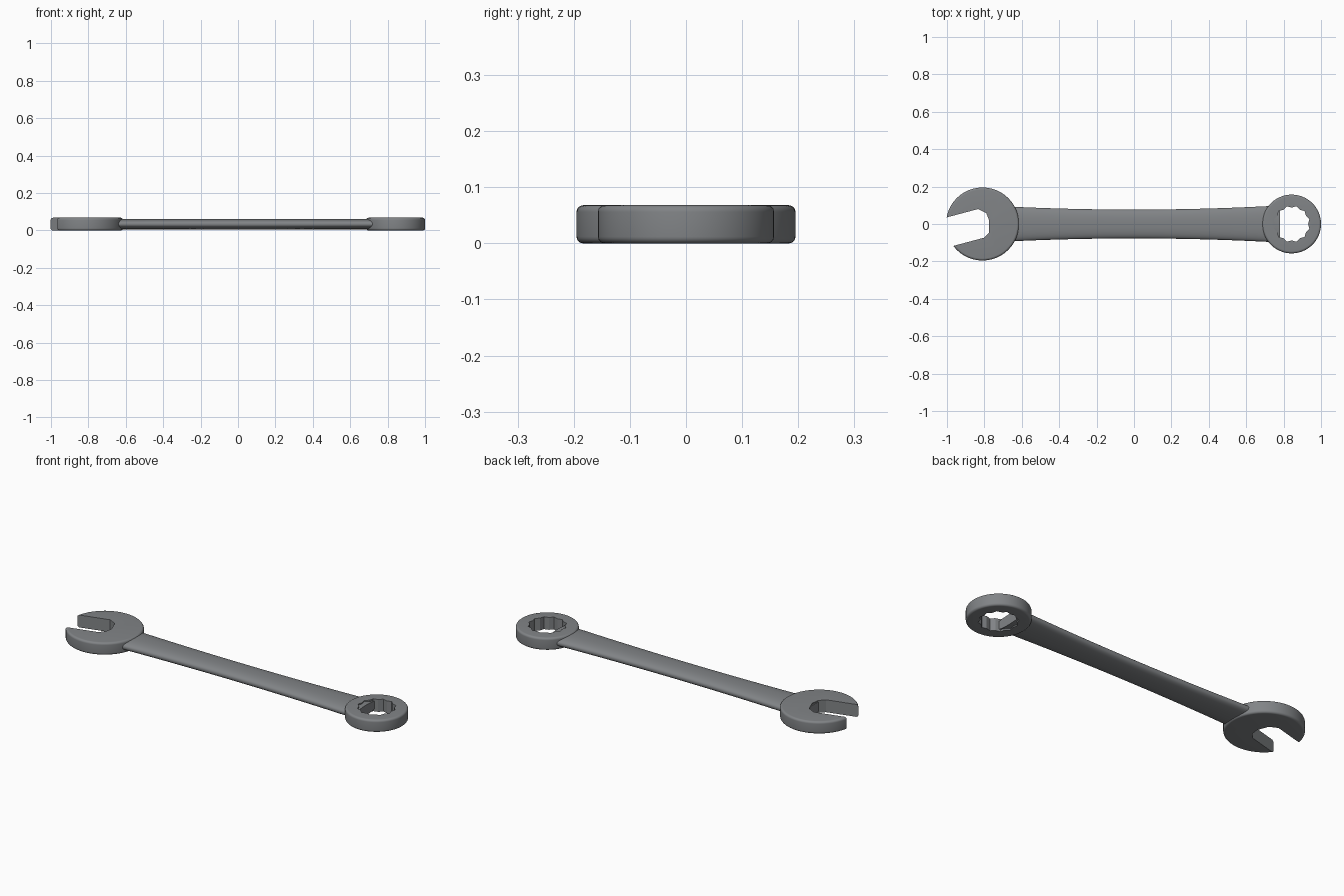
import bpy, bmesh, math

if "Cube" in bpy.data.objects:
    bpy.data.objects.remove(bpy.data.objects["Cube"], do_unlink=True)

HEIGHT = 0.068
BEVEL = 0.012

steel = bpy.data.materials.new("steel grey")
steel.use_nodes = True
steel.diffuse_color = (0.22, 0.23, 0.24, 1)
steel.node_tree.nodes["Principled BSDF"].inputs["Base Color"].default_value = (0.22, 0.23, 0.24, 1)


def loft(name, rings):
    """Skin a stack of equal-length point rings and cap both ends."""
    bm = bmesh.new()
    loops = [[bm.verts.new(p) for p in ring] for ring in rings]
    n = len(loops[0])
    for a, b in zip(loops, loops[1:]):
        for i in range(n):
            j = (i + 1) % n
            bm.faces.new((a[i], a[j], b[j], b[i]))
    bm.faces.new(loops[0][::-1])
    bm.faces.new(loops[-1])
    bmesh.ops.recalc_face_normals(bm, faces=bm.faces)
    mesh = bpy.data.meshes.new(name)
    bm.to_mesh(mesh)
    bm.free()
    mesh.materials.append(steel)
    obj = bpy.data.objects.new(name, mesh)
    bpy.context.collection.objects.link(obj)
    return obj


def circle(cx, r, z, n=96):
    return [(cx + r * math.cos(math.tau * i / n), r * math.sin(math.tau * i / n), z) for i in range(n)]


def rounded_disc(name, cx, r):
    """Disc with softly rounded rims."""
    arc = [math.pi / 2 * i / 6 for i in range(7)]
    profile = [(r - BEVEL + BEVEL * math.sin(a), BEVEL - BEVEL * math.cos(a)) for a in arc]
    profile += [(pr, HEIGHT - pz) for pr, pz in reversed(profile)]
    return loft(name, [circle(cx, pr, pz) for pr, pz in profile])


def activate(obj):
    bpy.ops.object.select_all(action='DESELECT')
    obj.select_set(True)
    bpy.context.view_layer.objects.active = obj


def cut(obj, outline):
    """Cut a vertical hole with the given plan outline."""
    cutter = loft("cutter", [[(x, y, z) for x, y in outline] for z in (-0.1, 0.2)])
    cutter.hide_render = True
    mod = obj.modifiers.new("opening", 'BOOLEAN')
    mod.operation = 'DIFFERENCE'
    mod.solver = 'EXACT'
    mod.object = cutter
    activate(obj)
    bpy.ops.object.modifier_apply(modifier=mod.name)
    bpy.data.objects.remove(cutter, do_unlink=True)


def smooth(obj):
    activate(obj)
    bpy.ops.object.shade_smooth_by_angle(angle=math.radians(25))


# Open jaw head with its slanted slot
open_head = rounded_disc("open_head", -0.81, 0.195)
cut(open_head, [(-1.123, 0.003), (-0.833, 0.08), (-0.79, 0.058), (-0.767, 0.0),
                (-0.773, -0.043), (-0.80, -0.073), (-1.09, -0.15)])

# Ring head with a twelve-point hole
ring_head = rounded_disc("ring_head", 0.843, 0.157)
star = []
for i in range(24):
    r = 0.088 if i % 2 == 0 else 0.098
    a = math.tau * i / 24
    star.append((0.843 + r * math.cos(a), r * math.sin(a)))
cut(ring_head, star)


# Handle: flattened oval section, slightly waisted in the middle
def oval(x, half_y, half_z, n=48, power=0.85):
    ring = []
    for i in range(n):
        a = math.tau * i / n
        c, s = math.cos(a), math.sin(a)
        ring.append((x, half_y * math.copysign(abs(c) ** power, c),
                     HEIGHT / 2 + half_z * math.copysign(abs(s) ** power, s)))
    return ring


sections = []
for i in range(25):
    x = -0.775 + 1.555 * i / 24
    sections.append(oval(x, 0.077 + 0.036 * x * x, 0.028))
handle = loft("handle", sections)

for part in (open_head, ring_head, handle):
    smooth(part)
